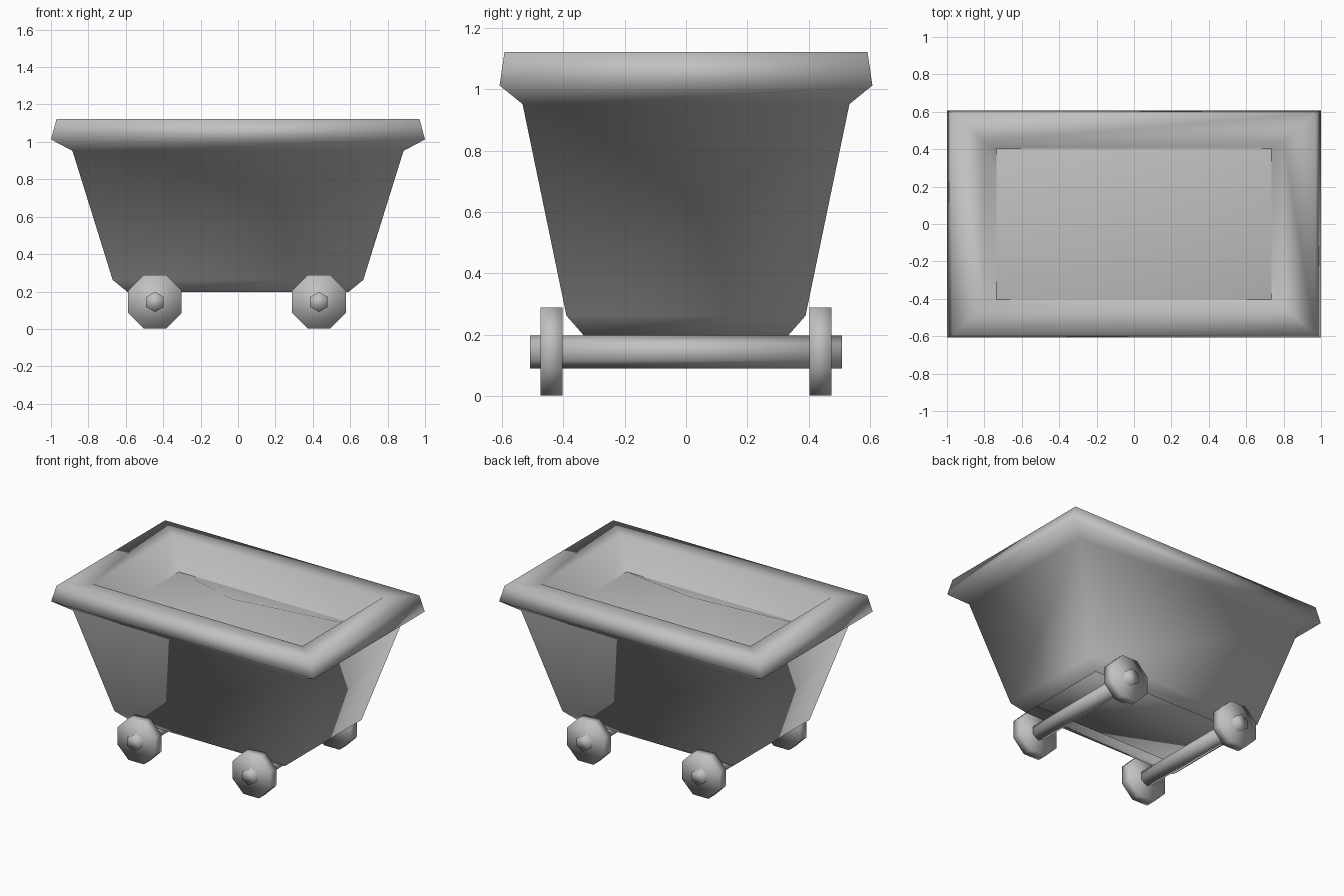
import bpy, bmesh, math
from mathutils import Matrix

if "Cube" in bpy.data.objects:
    bpy.data.objects.remove(bpy.data.objects["Cube"])

grey = bpy.data.materials.new("grey_metal")
grey.diffuse_color = (0.53, 0.53, 0.53, 1)
grey.use_nodes = True
grey.node_tree.nodes["Principled BSDF"].inputs["Base Color"].default_value = grey.diffuse_color


def finish(name, bm, fix_normals=True):
    if fix_normals:
        bmesh.ops.recalc_face_normals(bm, faces=bm.faces)
    for f in bm.faces:
        f.smooth = True
    me = bpy.data.meshes.new(name)
    bm.to_mesh(me)
    bm.free()
    me.materials.append(grey)
    ob = bpy.data.objects.new(name, me)
    bpy.context.collection.objects.link(ob)
    return ob


def rect_ring(bm, hx, hy, z):
    return [bm.verts.new((sx * hx, sy * hy, z))
            for sx, sy in ((-1, -1), (1, -1), (1, 1), (-1, 1))]


def rect_loft(name, rings):
    """Skin a stack of rectangles given as (half x, half y, z), capping the last."""
    bm = bmesh.new()
    loops = [rect_ring(bm, *r) for r in rings]
    for a, b in zip(loops, loops[1:]):
        for i in range(4):
            j = (i + 1) % 4
            bm.faces.new((a[i], a[j], b[j], b[i]))
    bm.faces.new(loops[-1])
    return finish(name, bm, False)


def cylinder_y(name, sides, radius, x, z, y0, y1, turn):
    """Closed prism lying along y."""
    bm = bmesh.new()
    bmesh.ops.create_cone(bm, cap_ends=True, segments=sides,
                          radius1=radius, radius2=radius, depth=y1 - y0)
    bm.transform(Matrix.Translation((x, (y0 + y1) / 2, z))
                 @ Matrix.Rotation(math.pi / 2, 4, 'X')
                 @ Matrix.Rotation(turn, 4, 'Z'))
    return finish(name, bm)


# Tub: chamfered outer shell, flared walls, thick rim, inner shell with its bottom
rect_loft("tub", [
    (0.59, 0.333, 0.197), (0.67, 0.39, 0.262), (0.885, 0.533, 0.952),
    (1.00, 0.608, 1.013), (0.97, 0.592, 1.122),
    (0.80, 0.44, 1.122), (0.543, 0.30, 0.25)])

# Load: a low heap rising from the inner walls to one peak
bm = bmesh.new()
base = rect_ring(bm, 0.737, 0.407, 0.90)
peak = bm.verts.new((-0.02, -0.03, 1.07))
for i in range(4):
    bm.faces.new((base[i], base[(i + 1) % 4], peak))
finish("load", bm, False)

# Axles with a wheel at each end
for end, x in (("left", -0.444), ("right", 0.433)):
    cylinder_y(end + "_axle", 6, 0.054, x, 0.144, -0.509, 0.509, 0)
    for side, y in (("front", -0.439), ("back", 0.439)):
        cylinder_y(f"{end}_{side}_wheel", 8, 0.155, x, 0.1455,
                   y - 0.036, y + 0.036, math.pi / 8)
